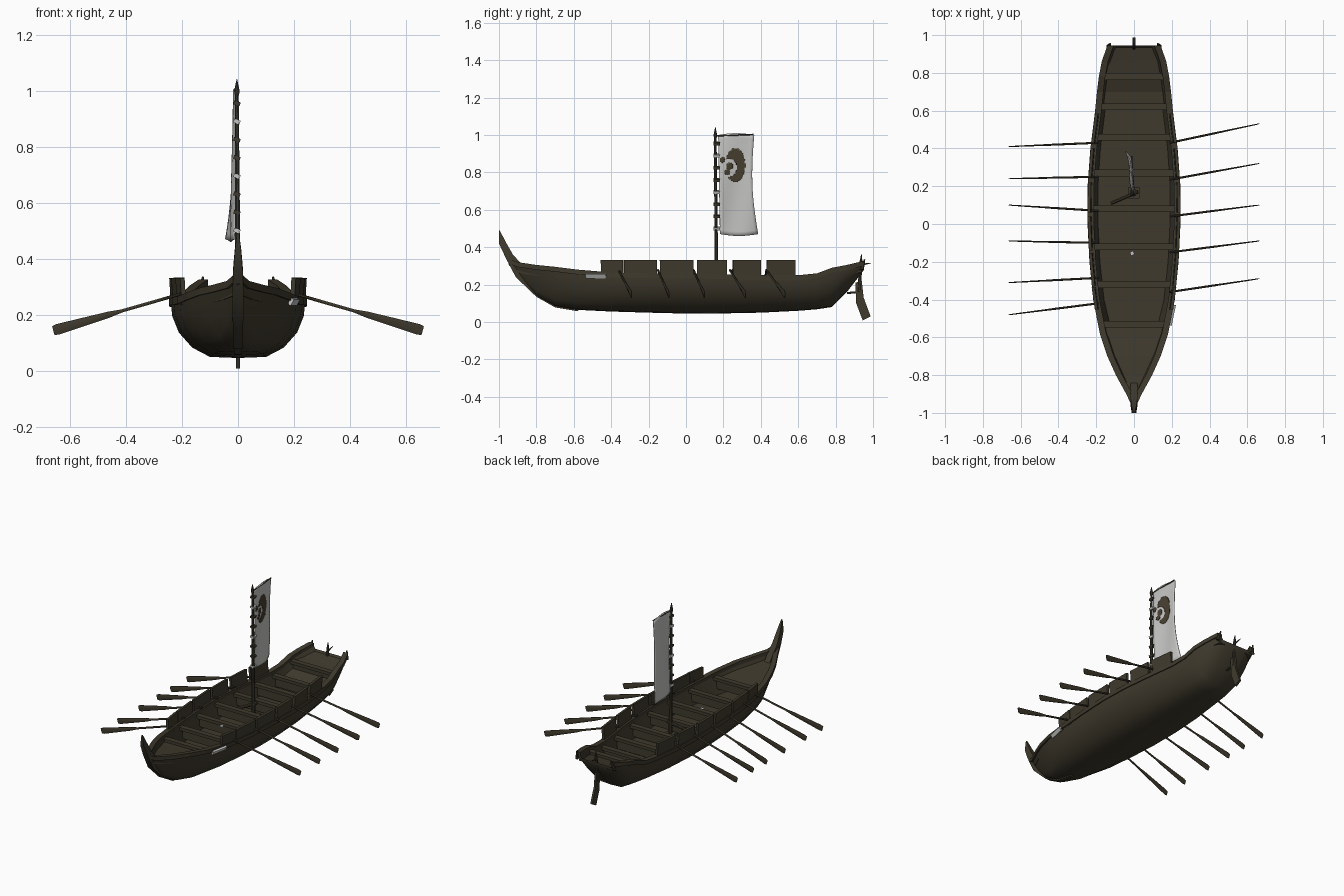
import bpy, bmesh, math
from mathutils import Matrix, Vector

cube = bpy.data.objects.get("Cube")
if cube:
    bpy.data.objects.remove(cube)


def material(name, rgb):
    m = bpy.data.materials.new(name)
    m.use_nodes = True
    m.diffuse_color = (*rgb, 1)
    bsdf = next(n for n in m.node_tree.nodes if n.type == 'BSDF_PRINCIPLED')
    bsdf.inputs["Base Color"].default_value = (*rgb, 1)
    bsdf.inputs["Roughness"].default_value = 0.9
    return m


WOOD = material("dark_wood", (0.05, 0.042, 0.026))
CLOTH = material("pale_cloth", (0.56, 0.56, 0.55))
PAINT = material("brown_paint", (0.065, 0.05, 0.03))


def finish(name, bm, mat, smooth=None):
    bmesh.ops.recalc_face_normals(bm, faces=bm.faces)
    me = bpy.data.meshes.new(name)
    bm.to_mesh(me)
    bm.free()
    ob = bpy.data.objects.new(name, me)
    bpy.context.collection.objects.link(ob)
    me.materials.append(mat)
    if smooth:
        bpy.ops.object.select_all(action='DESELECT')
        ob.select_set(True)
        bpy.context.view_layer.objects.active = ob
        bpy.ops.object.shade_smooth_by_angle(angle=math.radians(smooth))
    return ob


def loft(name, rings, mat, smooth=None):
    """Skin closed rings of points and cap both ends."""
    bm = bmesh.new()
    vs = [[bm.verts.new(p) for p in r] for r in rings]
    n = len(rings[0])
    for a, b in zip(vs, vs[1:]):
        for i in range(n):
            j = (i + 1) % n
            bm.faces.new((a[i], a[j], b[j], b[i]))
    bm.faces.new(vs[0])
    bm.faces.new(vs[-1])
    return finish(name, bm, mat, smooth)


def box(name, loc, size, mat=WOOD, turn=0.0, tilt=0.0):
    bm = bmesh.new()
    m = (Matrix.Translation(loc) @ Matrix.Rotation(turn, 4, 'Z')
         @ Matrix.Rotation(tilt, 4, 'Y') @ Matrix.Diagonal((*size, 1)))
    bmesh.ops.create_cube(bm, size=1, matrix=m)
    return finish(name, bm, mat)


def bar(name, a, b, profile, mat=WOOD, sides=8):
    """Straight pole from a to b; profile lists (fraction, half width, half height)."""
    a, b = Vector(a), Vector(b)
    d = (b - a).normalized()
    side = d.cross(Vector((0, 0, 1)) if abs(d.z) < 0.9 else Vector((0, 1, 0))).normalized()
    up = side.cross(d)
    angles = [math.tau * (i + 0.5) / sides for i in range(sides)]
    rings = [[a.lerp(b, t) + side * w * math.cos(q) + up * h * math.sin(q)
              for q in angles] for t, w, h in profile]
    return loft(name, rings, mat, 40)


def interp(table, x, col=1):
    for p, q in zip(table, table[1:]):
        if x <= q[0]:
            t = max(0, (x - p[0]) / (q[0] - p[0]))
            return p[col] + (q[col] - p[col]) * t
    return table[-1][col]


# Hull stations: y, half width, keel height, gunwale height
HULL = [(-0.95, 0.012, 0.31, 0.33), (-0.9, 0.035, 0.24, 0.31), (-0.8, 0.09, 0.14, 0.295),
        (-0.7, 0.135, 0.085, 0.285), (-0.58, 0.175, 0.065, 0.27), (-0.4, 0.21, 0.056, 0.255),
        (-0.2, 0.23, 0.05, 0.25), (0, 0.24, 0.045, 0.25), (0.2, 0.24, 0.046, 0.245),
        (0.4, 0.225, 0.05, 0.24), (0.6, 0.2, 0.06, 0.24), (0.7, 0.19, 0.068, 0.25),
        (0.78, 0.18, 0.08, 0.28), (0.86, 0.165, 0.16, 0.295), (0.945, 0.135, 0.27, 0.315)]
SECTION = [(0, 0), (0.02, 0.42), (0.18, 0.68), (0.45, 0.88), (0.75, 0.98), (1, 1)]


def width(y):
    return interp(HULL, y)


def gunwale(y):
    return interp(HULL, y, 3)


# Hull shell, with a V-shaped bow and an inner floor
rings = []
for y, w, k, g in HULL:
    flat = min(1, max(0.1, (y + 1) / 0.45))
    outer = [(w * (fz + (fx - fz) * flat), k + (g - k) * fz) for fz, fx in SECTION]
    floor = min(max(0.14, k + 0.02), g - 0.004)
    fx = interp(SECTION, (floor - k) / (g - k)) * flat + (1 - flat) * (floor - k) / (g - k)
    half = outer + [(max(w - 0.02, w * 0.6), g), (max(w * fx - 0.022, w * fx * 0.5), floor)]
    rings.append([(x, y, z) for x, z in half] + [(-x, y, z) for x, z in half[:0:-1]])
loft("hull", rings, WOOD, 45)

# Gunwale rails on both sides
for s, label in ((1, "left"), (-1, "right")):
    rings = []
    for y, w, k, g in HULL:
        i, o = max(w - 0.028, 0.002), w + 0.006
        rings.append([(s * x, y, z) for x, z in
                      ((i, g - 0.012), (o, g - 0.016), (o, g + 0.01), (i, g + 0.01))])
    loft(label + "_rail", rings, WOOD)

# Curved stem post, thinner toward its tip
stem = [((-1, 0.49), (-0.995, 0.488), 0.004), ((-1, 0.42), (-0.965, 0.43), 0.012),
        ((-0.965, 0.345), (-0.925, 0.36), 0.018), ((-0.91, 0.24), (-0.87, 0.3), 0.02),
        ((-0.8, 0.135), (-0.77, 0.18), 0.018), ((-0.7, 0.078), (-0.68, 0.11), 0.016),
        ((-0.58, 0.058), (-0.56, 0.08), 0.012)]
loft("stem_post", [[(-h, *a), (h, *a), (h, *b), (-h, *b)] for a, b, h in stem], WOOD, 35)

# Cross benches, with a low riser beneath each
for y in (-0.53, -0.32, -0.12, 0.08, 0.27, 0.46, 0.62, 0.78):
    span = 2 * width(y) - 0.03
    z = gunwale(y) - 0.025
    box("cross_bench", (0, y, z), (span, 0.035, 0.02))
    box("bench_riser", (0, y, z - 0.035), (span - 0.05, 0.012, 0.06))


# Raised decks at the bow and stern
def deck(name, ys, drop):
    rings = []
    for y in ys:
        w, z = max(width(y) - 0.015, 0.004), gunwale(y) - drop
        rings.append([(-w, y, z - 0.012), (w, y, z - 0.012), (w, y, z), (-w, y, z)])
    loft(name, rings, WOOD)


deck("bow_deck", (-0.92, -0.85, -0.8, -0.7, -0.6, -0.53), 0.035)
deck("stern_deck", (0.79, 0.86, 0.94), 0.035)
deck("stern_step", (0.63, 0.7, 0.77), 0.06)

# Side shields standing on the rails
for s, label in ((1, "left"), (-1, "right")):
    for y0, y1 in ((-0.455, -0.335), (-0.33, -0.155), (-0.14, 0.04),
                   (0.06, 0.22), (0.25, 0.4), (0.43, 0.585)):
        y = (y0 + y1) / 2
        slope = (width(y1) - width(y0)) / (y1 - y0)
        box(label + "_shield", (s * (width(y) - 0.006), y, 0.283),
            (0.016, y1 - y0, 0.097), turn=-s * math.atan(slope), tilt=s * 0.06)

# Oars: round shaft widening into an upright blade
OAR = [(0, 0.006, 0.006), (0.48, 0.006, 0.006), (0.58, 0.005, 0.012),
       (0.97, 0.003, 0.021), (1, 0.002, 0.017)]
LEFT = ((0.43, 0.53), (0.235, 0.32), (0.04, 0.1), (-0.15, -0.09), (-0.36, -0.29))
RIGHT = ((0.43, 0.41), (0.25, 0.24), (0.07, 0.1), (-0.1, -0.09), (-0.285, -0.31), (-0.42, -0.48))
for s, label, pairs in ((1, "left", LEFT), (-1, "right", RIGHT)):
    for y0, y1 in pairs:
        bar(label + "_oar", (s * 0.19, y0, 0.278), (s * 0.66, y1, 0.143), OAR)

# Steering oar and stern fittings
blade = [(0.905, 0.21), (0.94, 0.22), (0.95, 0.13), (0.987, 0.03), (0.945, 0.008), (0.91, 0.1)]
loft("rudder_blade", [[(x, y, z) for y, z in blade] for x in (-0.007, 0.007)], WOOD)
bar("rudder_post", (0, 0.925, 0.16), (0, 0.938, 0.36), [(0, 0.01, 0.01), (0.8, 0.009, 0.009), (1, 0.002, 0.002)])
bar("rudder_bracket", (0, 0.86, 0.155), (0, 0.93, 0.16), [(0, 0.006, 0.006), (1, 0.006, 0.006)])
bar("stern_spike", (0, 0.93, 0.305), (0, 0.988, 0.315), [(0, 0.007, 0.007), (1, 0.002, 0.002)])
for s in (-1, 1):
    bar("stern_horn", (s * 0.135, 0.94, 0.28), (s * 0.125, 0.955, 0.335), [(0, 0.012, 0.012), (1, 0.004, 0.004)])

# Mast with pointed finial, top yard and a fallen spar at its foot
bar("mast", (0, 0.163, 0.13), (-0.004, 0.157, 0.985), [(0, 0.012, 0.012), (1, 0.007, 0.007)])
bar("mast_finial", (-0.004, 0.157, 0.975), (-0.004, 0.157, 1.042),
    [(0, 0.005, 0.005), (0.35, 0.011, 0.011), (1, 0.001, 0.001)])
bar("yard", (-0.004, 0.155, 0.995), (-0.012, 0.36, 1.003), [(0, 0.005, 0.005), (1, 0.004, 0.004)])
bar("loose_spar", (-0.12, 0.11, 0.2), (0.02, 0.17, 0.26), [(0, 0.01, 0.01), (1, 0.01, 0.01)])
box("mast_step", (0, 0.165, 0.16), (0.06, 0.06, 0.05))


# Hanging banner, swaying toward the right side at its foot
def banner(u, v, off=0.0):
    """u runs from mast to free edge, v from top to bottom."""
    y = 0.172 + 0.01 * v + u * (0.193 - 0.02 * math.sin(math.pi * v) + 0.01 * v)
    z = 1.0 - 0.53 * v + 0.01 * math.sin(math.pi * u) * (1 - 2 * v)
    x = -0.006 - 0.008 * u - 0.034 * v * v * u + 0.006 * math.sin(5 * u + 4 * v) * (0.4 + v)
    return (x + off, y, z)


def cloth(name, nu, nv, mat, keep=None, off=0.0, thick=0.004):
    bm = bmesh.new()
    grid = [[bm.verts.new(banner(i / nu, j / nv, off)) for i in range(nu + 1)]
            for j in range(nv + 1)]
    for j in range(nv):
        for i in range(nu):
            if keep is None or keep((i + 0.5) / nu, (j + 0.5) / nv):
                bm.faces.new((grid[j][i], grid[j][i + 1], grid[j + 1][i + 1], grid[j + 1][i]))
    bmesh.ops.delete(bm, geom=[v for v in bm.verts if not v.link_faces], context='VERTS')
    ob = finish(name, bm, mat, 40)
    mod = ob.modifiers.new("thickness", 'SOLIDIFY')
    mod.thickness, mod.offset = thick, 0


def patch(u, v):
    """Worn crescent with a few blots beside it."""
    y, z = 0.175 + 0.19 * u, 1.0 - 0.53 * v
    def near(cy, cz, r):
        return math.hypot(y - cy, z - cz) < r
    crescent = math.hypot((y - 0.268) / 0.056, (z - 0.835) / 0.087) < 1 and not near(0.232, 0.822, 0.046)
    return crescent or near(0.237, 0.83, 0.019) or near(0.195, 0.865, 0.014) or near(0.222, 0.8, 0.015)


cloth("banner", 12, 24, CLOTH)
cloth("banner_patch", 48, 120, PAINT, patch, 0.004, 0.002)

# Ties holding the banner to the mast
for i in range(8):
    z = 0.5 + i * 0.065
    box("banner_tie", (-0.004, 0.165, z), (0.024, 0.034, 0.014),
        CLOTH if i % 3 == 0 else WOOD, tilt=0.3)

# Cloth scraps on the left rail and a bench
box("rail_cloth", (0.192, -0.48, 0.25), (0.03, 0.11, 0.025), CLOTH, turn=-0.2, tilt=0.5)
box("bench_cloth", (-0.01, -0.155, 0.225), (0.02, 0.02, 0.01), CLOTH, turn=0.4)
